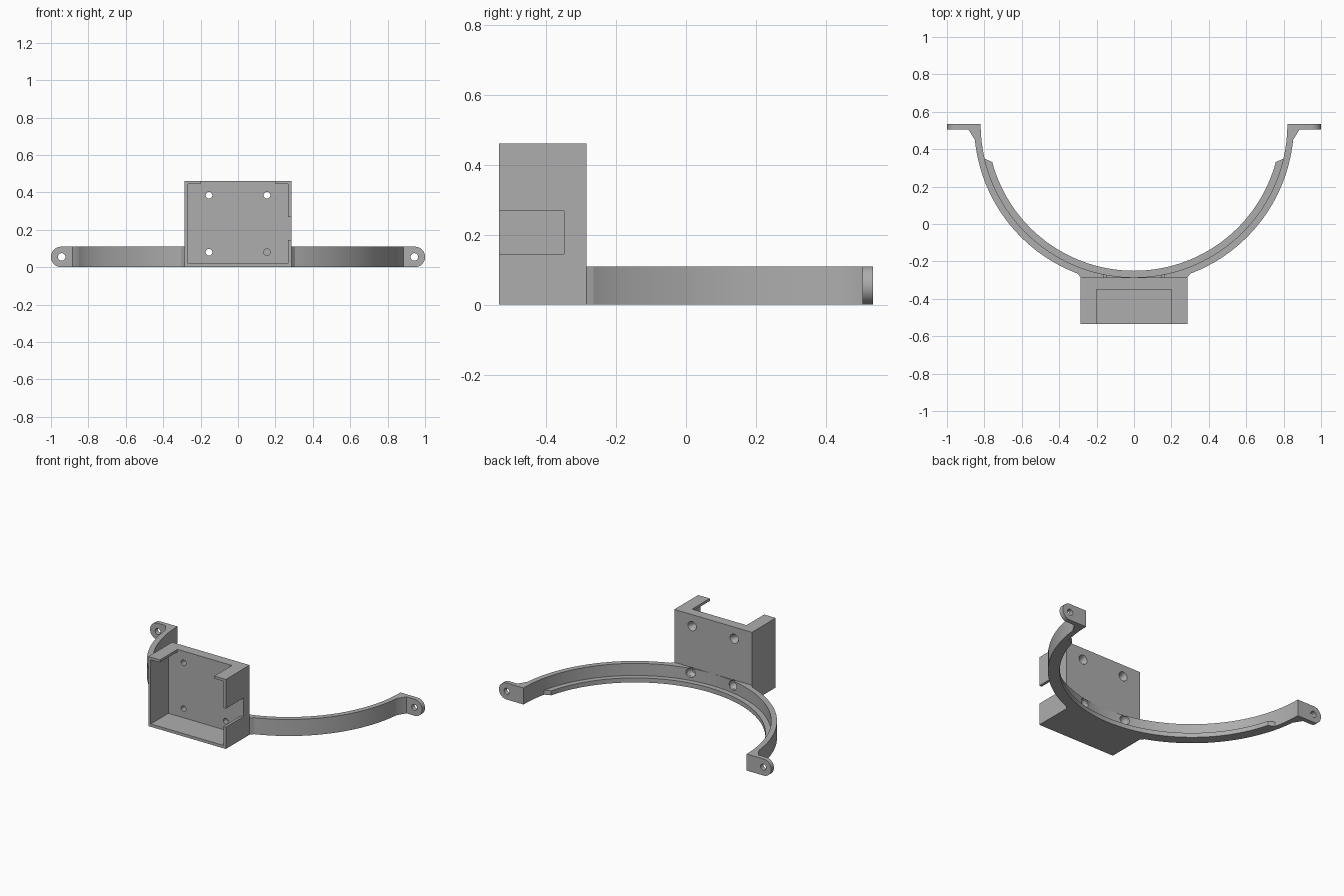
import bpy, bmesh
from math import radians, sin, cos, pi
from mathutils import Matrix

if "Cube" in bpy.data.objects:
    bpy.data.objects.remove(bpy.data.objects["Cube"])

grey = bpy.data.materials.new("plain grey")
grey.use_nodes = True
colour = (0.42, 0.42, 0.42, 1)
grey.diffuse_color = colour
grey.node_tree.nodes["Principled BSDF"].inputs["Base Color"].default_value = colour

HEIGHT = 0.11        # height of the band and ears
CENTRE_Y = 0.535     # centre of the arc


def finish(bm, name):
    bmesh.ops.recalc_face_normals(bm, faces=bm.faces)
    mesh = bpy.data.meshes.new(name)
    bm.to_mesh(mesh)
    bm.free()
    mesh.materials.append(grey)
    obj = bpy.data.objects.new(name, mesh)
    bpy.context.collection.objects.link(obj)
    return obj


def prism(name, points, low, high, along="z"):
    """Extrude a flat outline along z, or an x-z outline along y."""
    bm = bmesh.new()
    place = (lambda a, b: (a, b, low)) if along == "z" else (lambda a, b: (a, low, b))
    face = bm.faces.new([bm.verts.new(place(a, b)) for a, b in points])
    top = bmesh.ops.extrude_face_region(bm, geom=[face])["geom"]
    shift = (0, 0, high - low) if along == "z" else (0, high - low, 0)
    bmesh.ops.translate(bm, vec=shift, verts=[v for v in top if isinstance(v, bmesh.types.BMVert)])
    return finish(bm, name)


def box(name, x, y, z):
    return prism(name, [(x[0], y[0]), (x[1], y[0]), (x[1], y[1]), (x[0], y[1])], *z)


def drill(x, z, front, back, r_front, r_back):
    """Round cutter along y, tapered when the radii differ."""
    bm = bmesh.new()
    turn = Matrix.Translation((x, (front + back) / 2, z)) @ Matrix.Rotation(radians(-90), 4, "X")
    bmesh.ops.create_cone(bm, cap_ends=True, segments=32, radius1=r_front, radius2=r_back,
                          depth=back - front, matrix=turn)
    return finish(bm, "cutter")


def cut(obj, cutters):
    bpy.context.view_layer.objects.active = obj
    for c in cutters:
        mod = obj.modifiers.new("cut", "BOOLEAN")
        mod.operation, mod.solver, mod.object = "DIFFERENCE", "EXACT", c
        bpy.ops.object.modifier_apply(modifier=mod.name)
        bpy.data.objects.remove(c)


def arc(radius, start, end, steps=64):
    angles = [radians(start + (end - start) * i / steps) for i in range(steps + 1)]
    return [(radius * cos(a), CENTRE_Y + radius * sin(a)) for a in angles]


def mirrored(points):
    return [(-a, b) for a, b in points]


def screw_cutters():
    """Four through holes, countersunk from the back."""
    out = []
    for x in (-0.155, 0.155):
        for z in (0.08, 0.385):
            out += [drill(x, z, -0.40, -0.25, 0.018, 0.018),
                    drill(x, z, -0.315, -0.284, 0.018, 0.031),
                    drill(x, z, -0.285, -0.22, 0.031, 0.031)]
    return out


# Open-fronted holder with a top gap and a gap in the left wall
holder = box("holder_box", (-0.285, 0.285), (-0.535, -0.285), (0, 0.462))
cut(holder, [box("cutter", (-0.267, 0.267), (-0.6, -0.35), (0.019, 0.445)),
             box("cutter", (-0.2, 0.2), (-0.6, -0.35), (0.4, 0.5)),
             box("cutter", (0.2, 0.35), (-0.6, -0.35), (0.145, 0.268))] + screw_cutters())

# Curved band with the corner gussets that carry the ears
inner = arc(0.82, -180, 0, 128)
corner = [(0.885, CENTRE_Y), (0.885, 0.505), (0.851, 0.45)]
outer = arc(0.855, -6.5, -173.5, 128)
band = prism("curved_band", inner + corner + outer + mirrored(corner)[::-1], 0, HEIGHT)
cut(band, screw_cutters())

# Thin support ledge along the bottom of the band
ledge = prism("support_ledge", arc(0.785, -165, -15, 96) + arc(0.822, -13, -167, 96), 0, 0.03)

parts = [holder, band, ledge]
for side, flip in (("left", lambda p: p), ("right", mirrored)):
    sign = 1 if side == "left" else -1
    # Rounded ear with its screw hole
    r = HEIGHT / 2
    tip = [(1 - r + r * cos(a), r + r * sin(a)) for a in (pi * (i / 24 - 0.5) for i in range(25))]
    ear = prism(side + "_ear", flip([(0.885, 0)] + tip + [(0.885, HEIGHT)]), 0.505, CENTRE_Y, "y")
    cut(ear, [drill(sign * 0.943, r, 0.45, 0.6, 0.02, 0.02)])
    # Small wedge joining the band to the holder
    wedge = prism(side + "_wedge", flip([(0.2, -0.29), (0.285, -0.285), (0.312, -0.255), (0.27, -0.25)]),
                  0, HEIGHT)
    parts += [ear, wedge]

bpy.ops.object.select_all(action="DESELECT")
for p in parts:
    p.select_set(True)
bpy.context.view_layer.objects.active = holder
bpy.ops.object.shade_smooth_by_angle(angle=radians(30))
